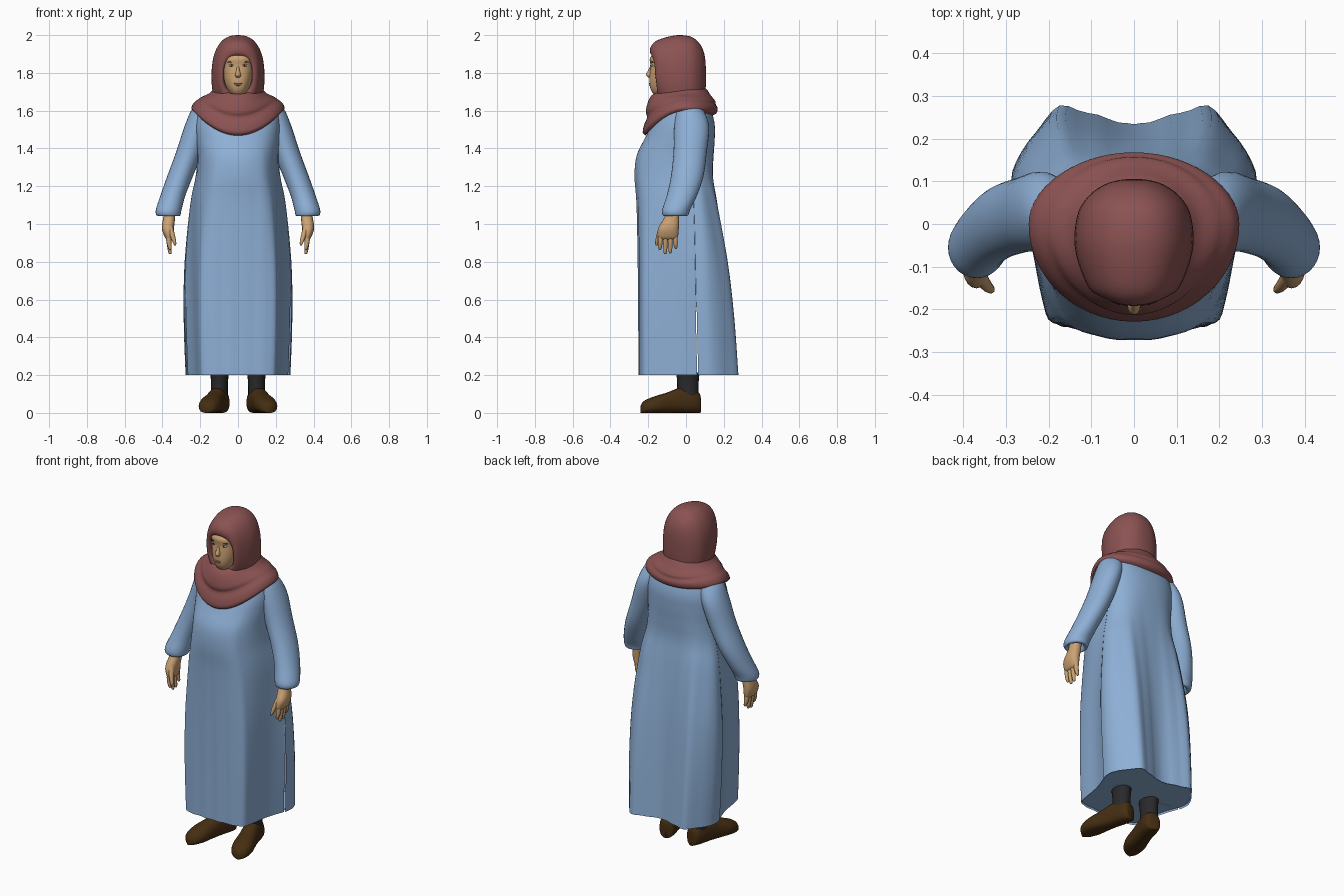
import bpy, bmesh
from math import cos, sin, pi, atan2, copysign
from mathutils import Vector

COLORS = {"robe": (.27, .43, .67), "scarf": (.26, .085, .085), "skin": (.60, .36, .17),
          "shoe": (.06, .027, .006), "legging": (.022, .022, .024),
          "white": (.7, .7, .7), "dark": (.03, .02, .015), "lip": (.45, .2, .12)}
MATS = {}
for key, c in COLORS.items():
    MATS[key] = bpy.data.materials.new(key)
    MATS[key].diffuse_color = (*c, 1)


def spline(rows, n):
    """Catmull-Rom resampling of tuples, n steps per span."""
    out = []
    for i in range(len(rows) - 1):
        a, b, c, d = rows[max(i - 1, 0)], rows[i], rows[i + 1], rows[min(i + 2, len(rows) - 1)]
        for k in range(n):
            t = k / n
            out.append(tuple(q + .5 * t * (r - p + t * (2 * p - 5 * q + 4 * r - s + t * (3 * (q - r) + s - p)))
                             for p, q, r, s in zip(a, b, c, d)))
    return out + [tuple(rows[-1])]


def oval(n, p=2.0):
    """Unit superellipse."""
    f = lambda v: copysign(abs(v) ** (2 / p), v)
    return [(f(cos(2 * pi * i / n)), f(sin(2 * pi * i / n))) for i in range(n)]


def loft(name, rings, mat, caps=(False, False), skip=None):
    bm = bmesh.new()
    vs = [[bm.verts.new(p) for p in r] for r in rings]
    n = len(vs[0])
    for i in range(len(vs) - 1):
        for j in range(n):
            if not (skip and skip(i, j)):
                k = (j + 1) % n
                bm.faces.new((vs[i][j], vs[i][k], vs[i + 1][k], vs[i + 1][j]))
    if caps[0]:
        bm.faces.new(vs[0])
    if caps[1]:
        bm.faces.new(vs[-1])
    bmesh.ops.recalc_face_normals(bm, faces=bm.faces)
    me = bpy.data.meshes.new(name)
    bm.to_mesh(me)
    bm.free()
    for f in me.polygons:
        f.use_smooth = True
    me.materials.append(MATS[mat])
    ob = bpy.data.objects.new(name, me)
    bpy.context.collection.objects.link(ob)
    return ob


def stack(name, rows, mat, s=1, n=24, p=2.0, caps=(False, False), sub=4):
    """Loft of level ovals: rows of (cx, cy, z, rx, ry)."""
    return loft(name, [[(s * (cx + rx * u), cy + ry * v, z) for u, v in oval(n, p)]
                       for cx, cy, z, rx, ry in spline(rows, sub)], mat, caps)


def ball(name, loc, size, mat):
    lat = [pi * i / 8 for i in range(9)]
    x, y, z = loc
    a, b, c = size
    return loft(name, [[(x + a * max(sin(t), .02) * u, y + b * max(sin(t), .02) * v, z + c * cos(t))
                        for u, v in oval(14)] for t in lat], mat, (True, True))


# Robe: chest ovals blend down into a hem with a narrow front panel and a wide back panel
hem = spline([(0, -1), (.36, -.98), (.66, -.92), (.745, -.68), (.82, -.2), (.955, .21), (.975, .235),
              (.99, .5), (.83, .78), (.63, 1), (.3, .92), (0, .84)], 4)
hem = hem + [(-x, y) for x, y in hem[-2:0:-1]]
robe_rows = spline([  # z, half width, front, back, hem blend
    (1.67, .12, .10, .09, 0), (1.635, .20, .125, .12, 0), (1.54, .225, .175, .15, 0),
    (1.45, .222, .22, .152, 0), (1.36, .218, .262, .148, .1), (1.25, .228, .273, .148, .25),
    (1.1, .258, .262, .175, .5), (.8, .285, .255, .222, .85), (.5, .288, .252, .253, 1),
    (.2, .278, .25, .275, 1)], 5)
robe = []
for z, rx, yf, yb, t in robe_rows:
    ring = []
    for hx, hy in hem:
        a = atan2(hy, hx)
        r = (abs(cos(a)) ** 2.4 + abs(sin(a)) ** 2.4) ** (-1 / 2.4)
        x, y = (1 - t) * r * cos(a) + t * hx, (1 - t) * r * sin(a) + t * hy
        ring.append((rx * x, y * (yb if y > 0 else yf) + .003 * t * cos(75 * rx * x), z))
    robe.append(ring)
loft("robe", robe, "robe",
     skip=lambda i, j: robe_rows[i][0] < .57 and (20 <= j < 24 or 20 <= len(hem) - 1 - j < 24))
# Closed underside just inside the hem
loft("robe_underside", [[(x * f, y * f, .21) for x, y, _ in robe[-1]] for f in (.985, .6, .02)],
     "robe", (False, True))

# Head scarf hood: rings along y, from the face opening back over the head
hood = []
for y, hx, lo, hi, k in spline([
        (-.09, .072, 1.695, 1.888, 3), (-.165, .075, 1.692, 1.89, 4), (-.188, .081, 1.68, 1.902, 4),
        (-.188, .093, 1.665, 1.935, 3), (-.16, .108, 1.64, 1.968, 1.2), (-.1, .13, 1.58, 1.99, .4),
        (-.035, .14, 1.56, 2.0, 0), (.03, .13, 1.56, 1.99, 0), (.07, .102, 1.58, 1.958, 0),
        (.093, .068, 1.63, 1.915, 0), (.103, .035, 1.7, 1.86, 0), (.106, .004, 1.77, 1.79, 0)], 4):
    ring = []
    for u, v in oval(48, 2.4):
        x, z = hx * u, (lo + hi) / 2 + (hi - lo) / 2 * v
        ring.append((x, y + k * (x * x + .5 * max(0, 1.82 - z) ** 2), z))
    hood.append(ring)
loft("scarf_hood", hood, "scarf", (False, True))

# Scarf cowl: folded rings lying over the shoulders, dipping at the front
cowl = []
for rx, yf, yb, zf, zs, zb in spline([
        (.10, .13, .08, 1.68, 1.735, 1.74), (.122, .172, .108, 1.688, 1.72, 1.715),
        (.152, .198, .132, 1.655, 1.692, 1.68), (.188, .213, .155, 1.595, 1.675, 1.65),
        (.208, .206, .158, 1.565, 1.662, 1.632), (.234, .222, .168, 1.525, 1.642, 1.612),
        (.247, .229, .162, 1.485, 1.615, 1.588), (.238, .215, .142, 1.468, 1.60, 1.575)], 4):
    cowl.append([(rx * u, v * (yb if v > 0 else yf), zs + ((zb if v > 0 else zf) - zs) * v * v)
                 for u, v in oval(56)])
loft("scarf_cowl", cowl, "scarf")

# Face
face = []
for z, rx, yf in spline([(1.672, .02, -.13), (1.685, .042, -.167), (1.715, .062, -.188),
                         (1.755, .077, -.194), (1.80, .085, -.192), (1.84, .088, -.188),
                         (1.88, .088, -.19), (1.92, .07, -.15)], 4):
    face.append([(rx * u, -.05 + v * (.06 if v > 0 else -.05 - yf), z) for u, v in oval(40, 2.5)])
loft("face", face, "skin", (True, True))
stack("nose", [(0, -.18, 1.835, .007, .010), (0, -.186, 1.815, .009, .014), (0, -.193, 1.79, .015, .02),
               (0, -.185, 1.776, .012, .014)], "skin", n=14, caps=(True, True))
ball("upper_lip", (0, -.191, 1.744), (.022, .006, .004), "lip")
ball("lower_lip", (0, -.189, 1.736), (.018, .007, .005), "lip")
for s, side in ((1, "left"), (-1, "right")):
    ball(side + "_eye", (s * .034, -.177, 1.84), (.015, .011, .007), "white")
    ball(side + "_pupil", (s * .034, -.184, 1.84), (.006, .006, .006), "dark")
    ball(side + "_brow", (s * .036, -.177, 1.857), (.02, .01, .003), "dark")

    # Sleeve with the cuff turned inward
    stack(side + "_sleeve", [(.15, .01, 1.645, .045, .045), (.178, .018, 1.615, .062, .068),
                             (.214, .03, 1.52, .068, .092),
                             (.258, .022, 1.38, .07, .088), (.308, .006, 1.25, .068, .086),
                             (.345, -.022, 1.15, .066, .08), (.367, -.052, 1.075, .068, .074),
                             (.368, -.056, 1.045, .062, .066), (.366, -.062, 1.05, .045, .048),
                             (.364, -.064, 1.09, .035, .04)], "robe", s, 28)

    # Hand, fingers and thumb
    stack(side + "_palm", [(.362, -.062, 1.11, .028, .032), (.364, -.074, 1.04, .031, .038),
                           (.371, -.092, .98, .032, .054), (.367, -.096, .935, .023, .054),
                           (.364, -.096, .918, .012, .044)], "skin", s, 20, 2.3, (True, True))
    for i, (y0, y1, tip) in enumerate([(-.133, -.138, .862), (-.108, -.110, .840),
                                       (-.083, -.083, .844), (-.058, -.054, .868)]):
        stack(f"{side}_finger_{i + 1}", [(.367, y0, .945, .014, .014), (.366, (y0 + y1) / 2, .905, .013, .013),
                                         (.36, y1, tip + .01, .009, .009), (.358, y1, tip, .003, .003)],
              "skin", s, 10, caps=(True, True), sub=3)
    stack(side + "_thumb", [(.362, -.115, 1.0, .014, .018), (.35, -.139, .95, .014, .015),
                            (.337, -.152, .905, .01, .011), (.332, -.156, .885, .004, .004)],
          "skin", s, 12, caps=(True, True), sub=3)

    # Leg and shoe
    stack(side + "_leg", [(.1, .01, .08, .046, .056), (.098, .01, .16, .045, .057),
                          (.098, .01, .215, .05, .062)], "legging", s, 20, caps=(True, True))
    shoe = []
    for d, w, h in spline([(-.078, .012, .07), (-.07, .038, .105), (-.03, .05, .128), (.04, .05, .132),
                           (.11, .054, .108), (.18, .06, .088), (.235, .047, .066),
                           (.255, .026, .046), (.262, .004, .03)], 4):
        # d runs from the heel along a toe-out direction
        c, direction = Vector((s * (.102 + d * .25), .003 - d * .93, 0)), Vector((s * .97, .25, 0))
        shoe.append([c + direction * (w * u * (1 - .16 * max(v, 0))) + Vector((0, 0, h * (.5 + .5 * v)))
                     for u, v in oval(24, 2.7)])
    loft(side + "_shoe", shoe, "shoe", (True, True))
